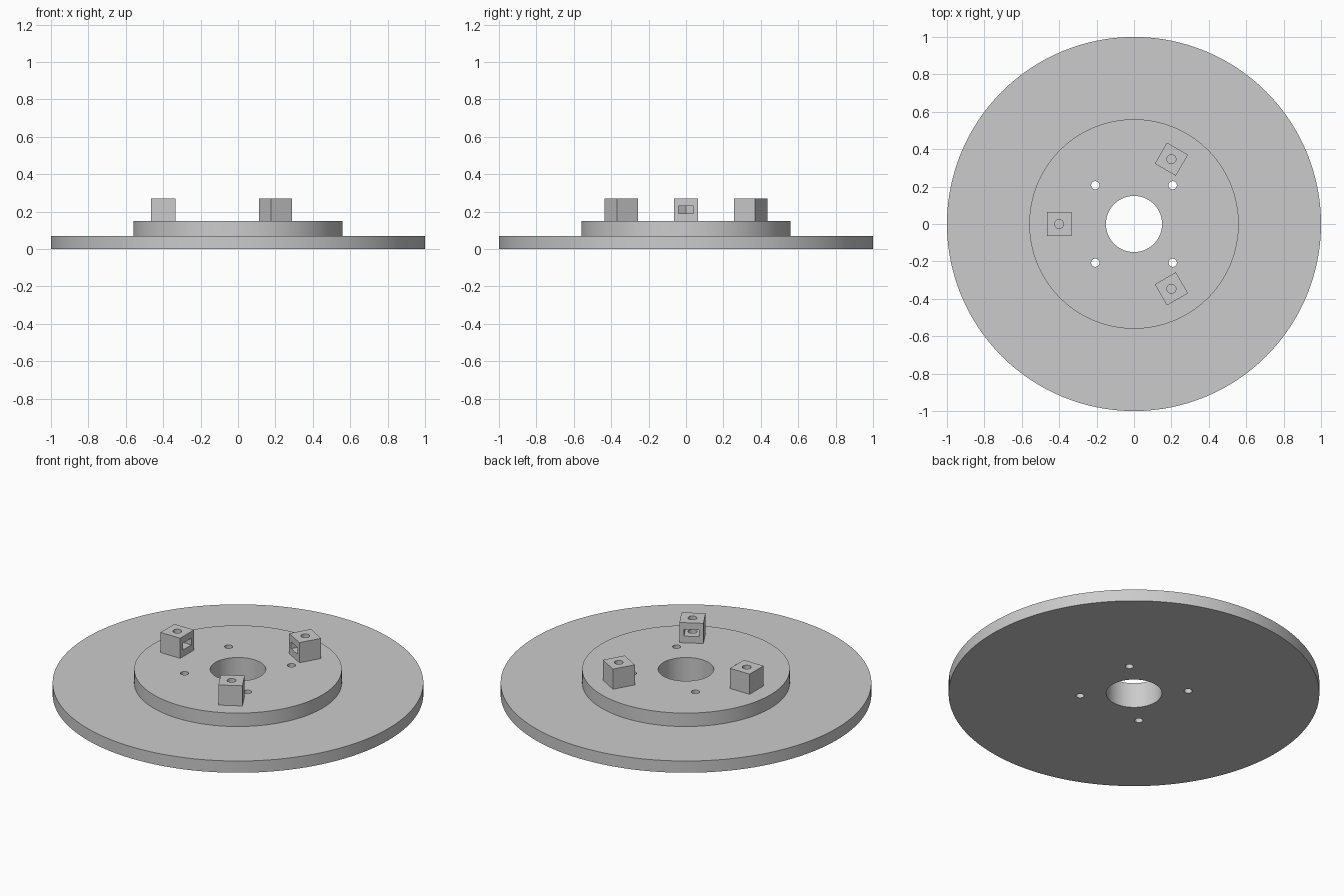
import bpy
import bmesh
from math import pi, radians, cos, sin
from mathutils import Matrix, Vector

cube = bpy.data.objects.get("Cube")
if cube:
    bpy.data.objects.remove(cube, do_unlink=True)

grey = bpy.data.materials.new("light grey")
grey.use_nodes = True
colour = (0.6, 0.6, 0.6, 1)
grey.diffuse_color = colour
grey.node_tree.nodes["Principled BSDF"].inputs["Base Color"].default_value = colour


def make_object(name, bm):
    bmesh.ops.recalc_face_normals(bm, faces=bm.faces)
    mesh = bpy.data.meshes.new(name)
    bm.to_mesh(mesh)
    bm.free()
    mesh.materials.append(grey)
    obj = bpy.data.objects.new(name, mesh)
    bpy.context.collection.objects.link(obj)
    return obj


def add_cylinder(bm, x, y, radius, bottom, top, sides=32, turn=0):
    place = Matrix.Translation((x, y, (bottom + top) / 2)) @ Matrix.Rotation(turn, 4, "Z")
    bmesh.ops.create_cone(bm, cap_ends=True, segments=sides, radius1=radius,
                          radius2=radius, depth=top - bottom, matrix=place)


def add_box(bm, low, high):
    low, high = Vector(low), Vector(high)
    place = Matrix.Translation((low + high) / 2) @ Matrix.Diagonal((*(high - low), 1))
    bmesh.ops.create_cube(bm, size=1, matrix=place)


def cut(obj, bm):
    cutter = make_object("cutter", bm)
    cutter.hide_render = True
    mod = obj.modifiers.new("cut", "BOOLEAN")
    mod.operation = "DIFFERENCE"
    mod.solver = "EXACT"
    mod.object = cutter
    bpy.context.view_layer.objects.active = obj
    bpy.ops.object.modifier_apply(modifier=mod.name)
    bpy.data.objects.remove(cutter, do_unlink=True)


def smooth(obj):
    bpy.ops.object.select_all(action="DESELECT")
    obj.select_set(True)
    bpy.context.view_layer.objects.active = obj
    bpy.ops.object.shade_smooth_by_angle(angle=radians(25))


# Stepped disc with a central bore, turned from one profile
BORE, HUB, RIM = 0.15, 0.56, 1.0
STEP, DECK = 0.07, 0.15
profile = [(BORE, 0), (RIM, 0), (RIM, STEP), (HUB, STEP), (HUB, DECK), (BORE, DECK)]
bm = bmesh.new()
verts = [bm.verts.new((r, 0, z)) for r, z in profile]
edges = [bm.edges.new((a, b)) for a, b in zip(verts, verts[1:] + verts[:1])]
bmesh.ops.spin(bm, geom=verts + edges, cent=(0, 0, 0), axis=(0, 0, 1),
               angle=2 * pi, steps=128, use_duplicate=False)
bmesh.ops.remove_doubles(bm, verts=bm.verts, dist=0.0001)
disc = make_object("stepped_disc", bm)

# Four bolt holes through the disc
holes = bmesh.new()
for sx in (-1, 1):
    for sy in (-1, 1):
        add_cylinder(holes, sx * 0.207, sy * 0.207, 0.022, -0.1, 0.3)
cut(disc, holes)
smooth(disc)

# Three clamp blocks, each with a nut slot facing the bore and a screw hole
REACH, HALF, TOP = 0.4, 0.065, 0.27
SLOT_LOW, SLOT_HIGH, SLOT_HALF = 0.19, 0.23, 0.04
for name, degrees in (("back_block", 60), ("right_block", 180), ("front_block", 300)):
    bm = bmesh.new()
    add_box(bm, (-HALF, -HALF, DECK - 0.01), (HALF, HALF, TOP))
    block = make_object(name, bm)

    # Slot from the inner face
    slot = bmesh.new()
    add_box(slot, (-0.1, -SLOT_HALF, SLOT_LOW), (0, SLOT_HALF, SLOT_HIGH))
    cut(block, slot)

    # Pointed six-sided end of the slot
    nut = bmesh.new()
    corner = SLOT_HALF / cos(pi / 6)
    add_cylinder(nut, 0, 0, corner, SLOT_LOW, SLOT_HIGH, sides=6)
    # Turn so that a corner points outward, whichever way the primitive starts
    far = max(v.co.x for v in nut.verts)
    if far < corner - 0.001:
        bmesh.ops.rotate(nut, verts=nut.verts, matrix=Matrix.Rotation(pi / 6, 3, "Z"))
    cut(block, nut)

    screw = bmesh.new()
    add_cylinder(screw, 0, 0, 0.024, DECK, TOP + 0.1)
    cut(block, screw)

    angle = radians(degrees)
    block.location = (REACH * cos(angle), REACH * sin(angle), 0)
    block.rotation_euler.z = angle
    smooth(block)
